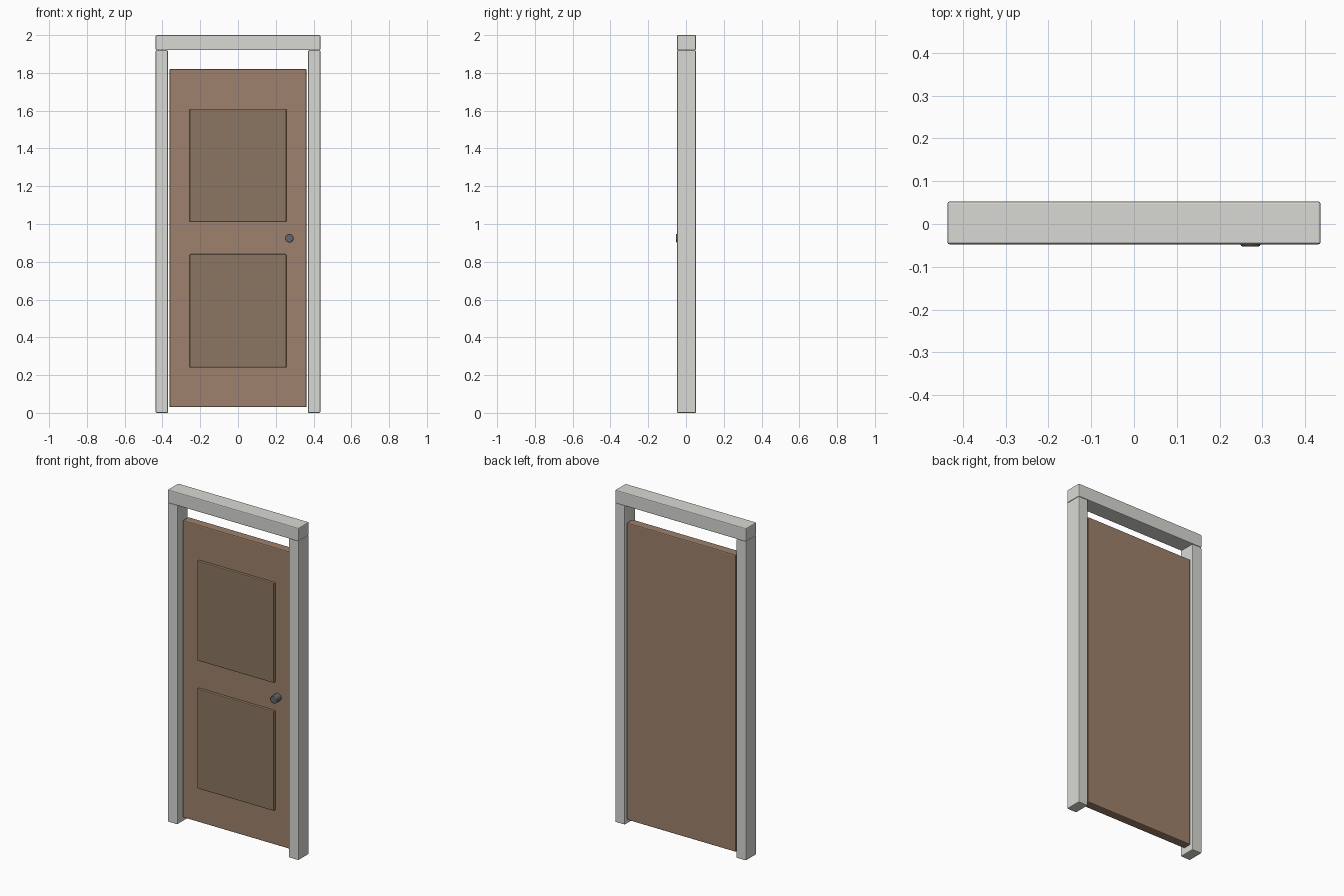
import bpy, math

if "Cube" in bpy.data.objects:
    bpy.data.objects.remove(bpy.data.objects["Cube"])


def material(name, color):
    m = bpy.data.materials.new(name)
    m.diffuse_color = (*color, 1)
    m.use_nodes = True
    m.node_tree.nodes["Principled BSDF"].inputs["Base Color"].default_value = m.diffuse_color
    return m


frame_paint = material("frame_paint", (0.69, 0.70, 0.66))
door_wood = material("door_wood", (0.34, 0.22, 0.15))
panel_wood = material("panel_wood", (0.26, 0.18, 0.12))
knob_metal = material("knob_metal", (0.13, 0.13, 0.15))


def finish(ob, name, mat, bevel):
    ob.name = name
    ob.data.materials.append(mat)
    mod = ob.modifiers.new("edge_bevel", "BEVEL")
    mod.width = bevel
    mod.segments = 2
    mod.limit_method = 'ANGLE'
    mod.angle_limit = math.radians(40)
    return ob


def box(name, x, y, z, mat, bevel=0.005):
    """Bevelled box from (min, max) ranges."""
    bpy.ops.mesh.primitive_cube_add(size=1, location=[sum(r) / 2 for r in (x, y, z)])
    ob = bpy.context.object
    ob.scale = [r[1] - r[0] for r in (x, y, z)]
    bpy.ops.object.transform_apply(location=False, rotation=False, scale=True)
    return finish(ob, name, mat, bevel)


FRONT, BACK = -0.0475, 0.0525
DOOR_FRONT = -0.008

# Frame: two jambs and the head across the top
box("left_jamb", (-0.436, -0.371), (FRONT, BACK), (0, 1.92), frame_paint)
box("right_jamb", (0.371, 0.436), (FRONT, BACK), (0, 1.92), frame_paint)
box("frame_head", (-0.436, 0.436), (FRONT, BACK), (1.92, 2.0), frame_paint)

# Door leaf
box("door_leaf", (-0.363, 0.363), (DOOR_FRONT, 0.046), (0.03, 1.82), door_wood, 0.006)

# Raised panels on the front face
for name, z in (("lower_panel", (0.24, 0.84)), ("upper_panel", (1.01, 1.61))):
    box(name, (-0.256, 0.256), (-0.025, DOOR_FRONT + 0.008), z, panel_wood)

# Round knob
y0, y1 = -0.0525, DOOR_FRONT + 0.005
bpy.ops.mesh.primitive_cylinder_add(vertices=24, radius=0.023, depth=y1 - y0,
                                    location=(0.272, (y0 + y1) / 2, 0.925),
                                    rotation=(math.pi / 2, 0, 0))
finish(bpy.context.object, "door_knob", knob_metal, 0.004)
bpy.ops.object.shade_smooth_by_angle(angle=math.radians(30))
